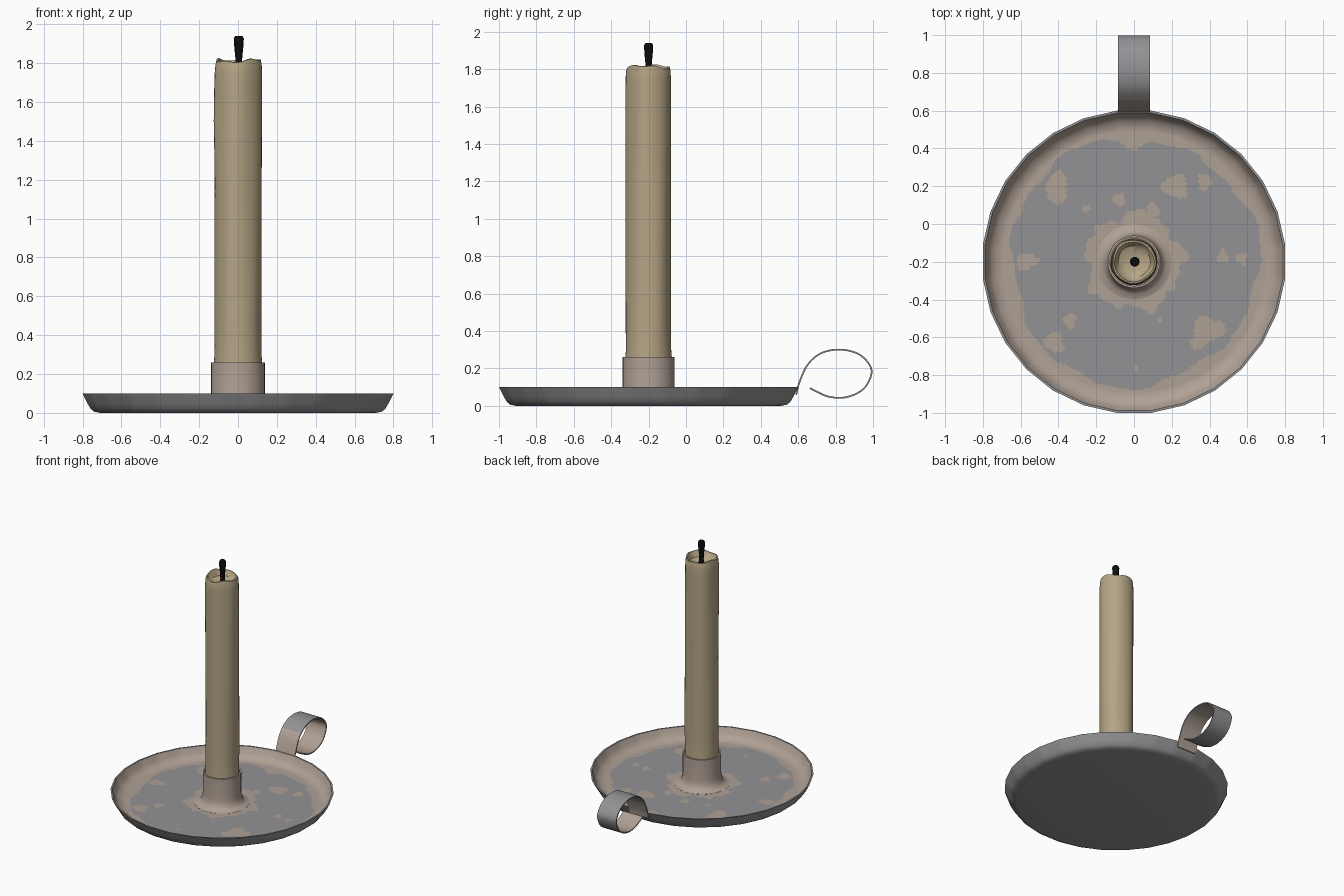
import bpy, bmesh
from math import sin, cos, pi, hypot, atan2, radians
from mathutils import Vector

if "Cube" in bpy.data.objects:
    bpy.data.objects.remove(bpy.data.objects["Cube"])

CY = -0.2  # dish and candle axis in y


def mat(name, rgb):
    m = bpy.data.materials.new(name)
    m.diffuse_color = (*rgb, 1)
    m.use_nodes = True
    m.node_tree.nodes["Principled BSDF"].inputs["Base Color"].default_value = m.diffuse_color
    return m


GREY = mat("grey_metal", (0.29, 0.29, 0.30))
TAN = mat("tan_patina", (0.43, 0.355, 0.30))
WAX = mat("candle_wax", (0.46, 0.375, 0.235))
BLACK = mat("black_wick", (0.004, 0.004, 0.004))


def finish(bm, name, mats, angle=40):
    bmesh.ops.remove_doubles(bm, verts=bm.verts, dist=1e-5)
    bmesh.ops.recalc_face_normals(bm, faces=bm.faces)
    me = bpy.data.meshes.new(name)
    bm.to_mesh(me)
    bm.free()
    for m in mats:
        me.materials.append(m)
    ob = bpy.data.objects.new(name, me)
    bpy.context.collection.objects.link(ob)
    bpy.ops.object.select_all(action='DESELECT')
    ob.select_set(True)
    bpy.context.view_layer.objects.active = ob
    bpy.ops.object.shade_smooth_by_angle(angle=radians(angle))
    return ob


def lathe(name, profile, segs, mats, warp=None, paint=None, closed=False):
    """Spin an (r, z) profile about the axis; warp(r, z, a) -> (r, z)."""
    bm = bmesh.new()
    rings = []
    for r, z in profile:
        ring = []
        for i in range(segs):
            a = 2 * pi * i / segs
            rr, zz = warp(r, z, a) if warp else (r, z)
            ring.append(bm.verts.new((rr * cos(a), CY + rr * sin(a), zz)))
        rings.append(ring)
    pairs = list(zip(rings, rings[1:]))
    if closed:
        pairs.append((rings[-1], rings[0]))
    for k, (p, q) in enumerate(pairs):
        for i in range(segs):
            j = (i + 1) % segs
            f = bm.faces.new((p[i], p[j], q[j], q[i]))
            if paint:
                f.material_index = paint(f.calc_center_median(), k)
    return finish(bm, name, mats)


# ---- dish: 28-sided pan with irregular tan patches on the floor
SIDES = 28
outer = [(0, 0), (0.71, 0), (0.74, 0.006), (0.757, 0.02), (0.775, 0.05), (0.8, 0.1)]
inner = [(0.788, 0.1), (0.768, 0.055), (0.748, 0.032), (0.72, 0.02)]
floor = [(0.70 - 0.01 * i, 0.015) for i in range(53)] + [(0, 0.015)]
SPOTS = [(-.41, .19, .055, .085), (.22, .2, .07, .06), (.375, .22, .035, .045),
         (-.08, .13, .035, .035), (-.25, .08, .022, .022), (.1, .07, .035, .04),
         (-.57, -.2, .06, .04), (.47, -.17, .028, .035), (.57, -.18, .03, .03),
         (-.34, -.51, .035, .04), (-.42, -.63, .05, .05), (.39, -.56, .085, .07),
         (.34, -.63, .05, .03), (.14, -.51, .015, .015), (.01, -.76, .012, .015)]


def facet(r, z, a):
    step = 2 * pi / SIDES
    d = (a + step / 2) % step - step / 2
    return r / cos(d), z


def dish_paint(c, k):
    if k < len(outer):
        return 0
    x, y = c.x, c.y - CY
    r, a = hypot(x, y), atan2(y, x)
    edge = 0.655 + 0.015 * sin(3 * a + 1) + 0.014 * sin(7 * a) + 0.008 * sin(17 * a + 2)
    edge -= 0.05 * max(0, 1 - abs(a - pi / 2) / 0.12)
    core = 0.255 + 0.018 * sin(5 * a + 1) + 0.014 * sin(9 * a) + 0.01 * sin(19 * a)
    if r > edge or r < core:
        return 1
    for sx, sy, w, h in SPOTS:
        b = atan2(c.y - sy, x - sx)
        if hypot((x - sx) / w, (c.y - sy) / h) < 1 + 0.15 * sin(3 * b + sx * 20):
            return 1
    return 0


lathe("dish", outer + inner + floor, SIDES * 6, [GREY, TAN], facet, dish_paint)

# ---- socket: flared cup holding the candle
lathe("socket", [(0.2, 0.012), (0.2, 0.016), (0.17, 0.024), (0.152, 0.042), (0.143, 0.07),
                 (0.139, 0.1), (0.139, 0.26), (0.128, 0.26), (0.128, 0.03), (0.15, 0.012)],
      32, [TAN], closed=True)


# ---- candle: slightly uneven shaft, hollow melted top, one soft drip
def melt(r, z, a):
    if z > 0.3:
        r *= 1 + 0.02 * sin(3 * a + 0.8 * z) + 0.012 * sin(5 * a - 2 * z)
        if r > 0.1 and 1.25 < z < 1.8:
            d = abs((a - 3.4 + pi) % (2 * pi) - pi)
            r += 0.009 * max(0, 1 - d / 0.4) * sin(pi * (z - 1.25) / 0.55)
    if z > 1.79:
        z += 0.007 * sin(2 * a + 2.5) + 0.005 * sin(5 * a)
    return r, z


shaft = [(0.121, 0.3 + 0.1 * i) for i in range(15)]
lathe("candle", [(0, 0.04), (0.124, 0.04), (0.124, 0.26)] + shaft +
      [(0.121, 1.75), (0.119, 1.79), (0.114, 1.812), (0.105, 1.814), (0.097, 1.80),
       (0.085, 1.775), (0.05, 1.76), (0, 1.757)], 40, [WAX], melt)

# ---- wick
wick = lathe("wick", [(0, 1.74), (0.024, 1.75), (0.016, 1.79), (0.018, 1.83), (0.023, 1.88),
                      (0.026, 1.925), (0.02, 1.938), (0, 1.94)], 10, [BLACK])
for v in wick.data.vertices:
    v.co.x += 0.004

# ---- handle: flat strip curled into a loop, (y, z) path
path = [Vector(p) for p in [(.585, .06), (.60, .12), (.645, .22), (.72, .285), (.82, .305),
                            (.92, .283), (.983, .225), (.995, .165), (.95, .085),
                            (.86, .042), (.76, .045), (.66, .09)]]
pts = []
ext = [2 * path[0] - path[1]] + path + [2 * path[-1] - path[-2]]
for i in range(len(path) - 1):
    a, b, c, d = ext[i:i + 4]
    for s in range(5):
        t = s / 5
        pts.append(0.5 * (2 * b + (c - a) * t + (2 * a - 5 * b + 4 * c - d) * t * t
                          + (3 * b - a - 3 * c + d) * t ** 3))
pts.append(path[-1])
bm = bmesh.new()
rows = []
for i, p in enumerate(pts):
    t = (pts[min(i + 1, len(pts) - 1)] - pts[max(i - 1, 0)]).normalized()
    q = p + Vector((t.y, -t.x)) * 0.009  # towards the inside of the loop
    w = 0.084
    rows.append([bm.verts.new((x, s.x, s.y)) for x, s in ((-w, p), (w, p), (w, q), (-w, q))])
for i, (r0, r1) in enumerate(zip(rows, rows[1:])):
    for k in range(4):
        f = bm.faces.new((r0[k], r0[(k + 1) % 4], r1[(k + 1) % 4], r1[k]))
        c = f.calc_center_median()
        # inside of the loop and the root are tan, the rest bare metal
        f.material_index = 1 if k == 2 or (k == 0 and i < 25 and c.y < 0.675) else 0
bm.faces.new(rows[0])
bm.faces.new(rows[-1][::-1])
finish(bm, "handle", [GREY, TAN])
